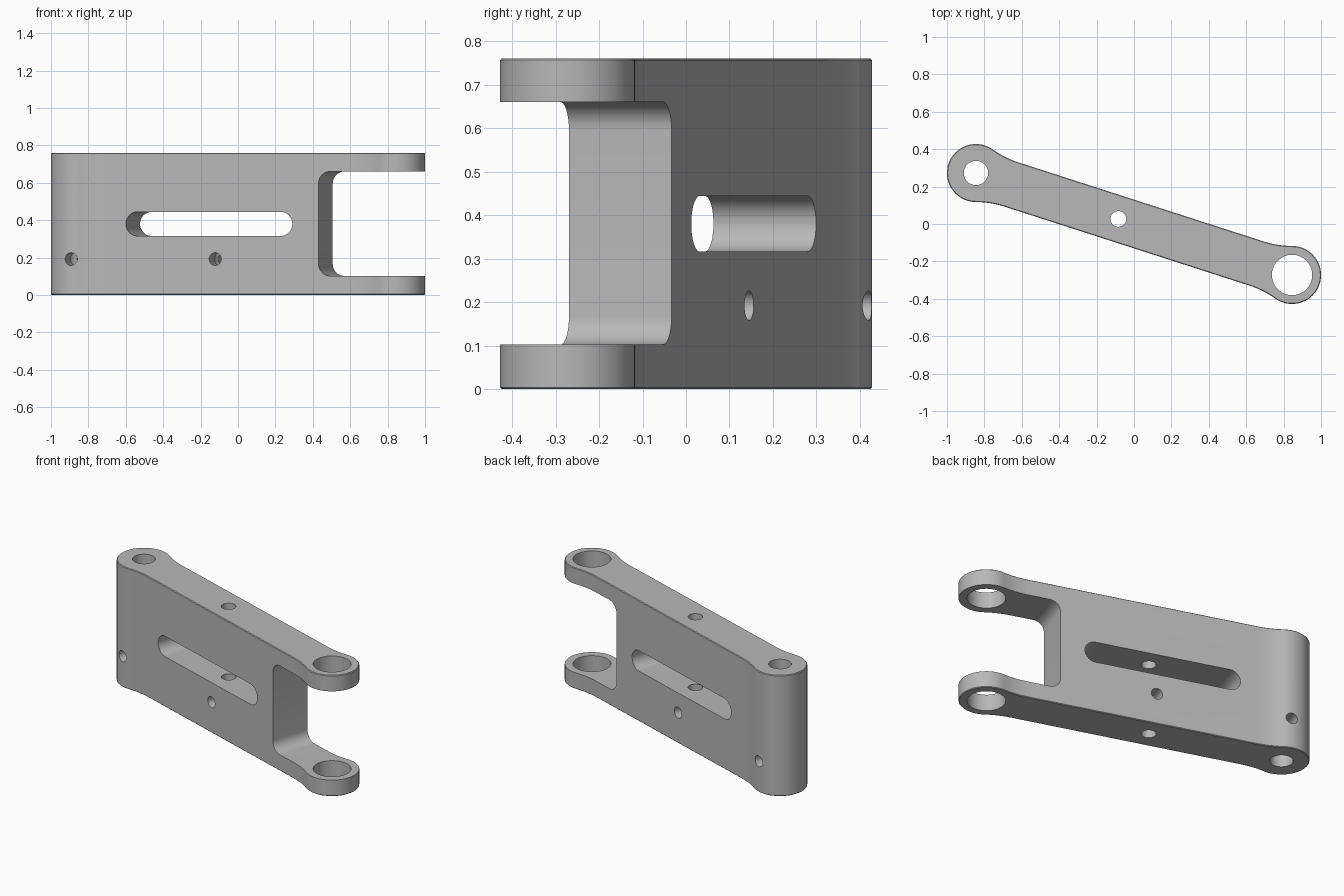
import bpy, bmesh
from math import sin, cos, pi, atan2, sqrt
from mathutils import Matrix, Vector

if "Cube" in bpy.data.objects:
    bpy.data.objects.remove(bpy.data.objects["Cube"])

HALF = 0.888        # half the distance between the two pivots
BOSS_R = 0.155
BAR = 0.124         # half thickness of the bar
FILLET = 0.5
HEIGHT = 0.76
MID = HEIGHT / 2
TILT = -atan2(0.2725, 0.845)

metal = bpy.data.materials.new("grey_metal")
metal.use_nodes = True
grey = (0.48, 0.48, 0.48, 1)
metal.diffuse_color = grey
metal.node_tree.nodes["Principled BSDF"].inputs["Base Color"].default_value = grey


def arc(cx, cy, r, a0, a1, n):
    return [(cx + r * cos(a0 + (a1 - a0) * i / n),
             cy + r * sin(a0 + (a1 - a0) * i / n)) for i in range(n + 1)]


def rounded_rect(x0, x1, y0, y1, r):
    corners = [(x1 - r, y0 + r, -pi / 2), (x1 - r, y1 - r, 0),
               (x0 + r, y1 - r, pi / 2), (x0 + r, y0 + r, pi)]
    return [p for cx, cy, a in corners for p in arc(cx, cy, r, a, a + pi / 2, 12)]


def prism(name, points, depth, matrix, chamfer=0):
    """Extrude an outline evenly to both sides of its plane."""
    bm = bmesh.new()
    base = bm.faces.new([bm.verts.new((x, y, -depth / 2)) for x, y in points])
    top = bmesh.ops.extrude_face_region(bm, geom=[base])["geom"]
    bmesh.ops.translate(bm, vec=(0, 0, depth),
                        verts=[g for g in top if isinstance(g, bmesh.types.BMVert)])
    bmesh.ops.remove_doubles(bm, verts=bm.verts, dist=0.0001)
    bmesh.ops.recalc_face_normals(bm, faces=bm.faces)
    if chamfer:
        rim = [e for e in bm.edges if abs(e.verts[0].co.z - e.verts[1].co.z) < 0.001]
        bmesh.ops.bevel(bm, geom=rim, offset=chamfer, segments=1, affect='EDGES')
    bm.transform(matrix)
    mesh = bpy.data.meshes.new(name)
    bm.to_mesh(mesh)
    bm.free()
    mesh.materials.append(metal)
    obj = bpy.data.objects.new(name, mesh)
    bpy.context.collection.objects.link(obj)
    return obj


# Arm outline: round bosses blended into a straight bar by concave fillets
run = sqrt((BOSS_R + FILLET) ** 2 - (BAR + FILLET) ** 2)
touch = atan2(BAR + FILLET, -run)
end = (arc(HALF - run, -BAR - FILLET, FILLET, pi / 2, pi - touch, 8)
       + arc(HALF, 0, BOSS_R, -touch, touch, 48)[1:-1]
       + arc(HALF - run, BAR + FILLET, FILLET, touch - pi, -pi / 2, 8))
outline = end + [(-x, -y) for x, y in end]
upright = Matrix.Translation((0, 0, MID))
sideways = Matrix.Rotation(pi / 2, 4, 'X')
arm = prism("link_arm", outline, HEIGHT, upright, 0.004)


def hole(name, x, y, r, matrix):
    return prism(name, arc(x, y, r, 0, 2 * pi, 48)[:-1], 1.4, matrix)


# Cutters: fork opening, long slot, pivot bores and small cross holes
cutters = [
    prism("fork_cutter", rounded_rect(0.492, 1.3, 0.102, 0.66, 0.065), 1, sideways),
    prism("slot_cutter", rounded_rect(-0.59, 0.345, 0.316, 0.444, 0.0638), 1, sideways),
    hole("large_bore_cutter", HALF, 0, 0.108, upright),
    hole("small_bore_cutter", -HALF, 0, 0.065, upright),
    hole("oil_hole_cutter", -0.088, 0, 0.042, upright),
    hole("middle_pin_cutter", -0.088, 0.192, 0.034, sideways),
    hole("boss_pin_cutter", -HALF, 0.192, 0.034, sideways),
]
for cutter in cutters:
    cutter.hide_render = True
    mod = arm.modifiers.new(cutter.name, 'BOOLEAN')
    mod.operation = 'DIFFERENCE'
    mod.solver = 'EXACT'
    mod.object = cutter

# Bake the cuts, drop the cutters and swing the arm to its angle
bpy.context.view_layer.update()
graph = bpy.context.evaluated_depsgraph_get()
cut_mesh = bpy.data.meshes.new_from_object(arm.evaluated_get(graph))
arm.modifiers.clear()
arm.data = cut_mesh
for cutter in cutters:
    bpy.data.objects.remove(cutter)
cut_mesh.transform(Matrix.Rotation(TILT, 4, 'Z'))

bpy.ops.object.select_all(action='DESELECT')
arm.select_set(True)
bpy.context.view_layer.objects.active = arm
bpy.ops.object.shade_smooth_by_angle(angle=pi / 6)
